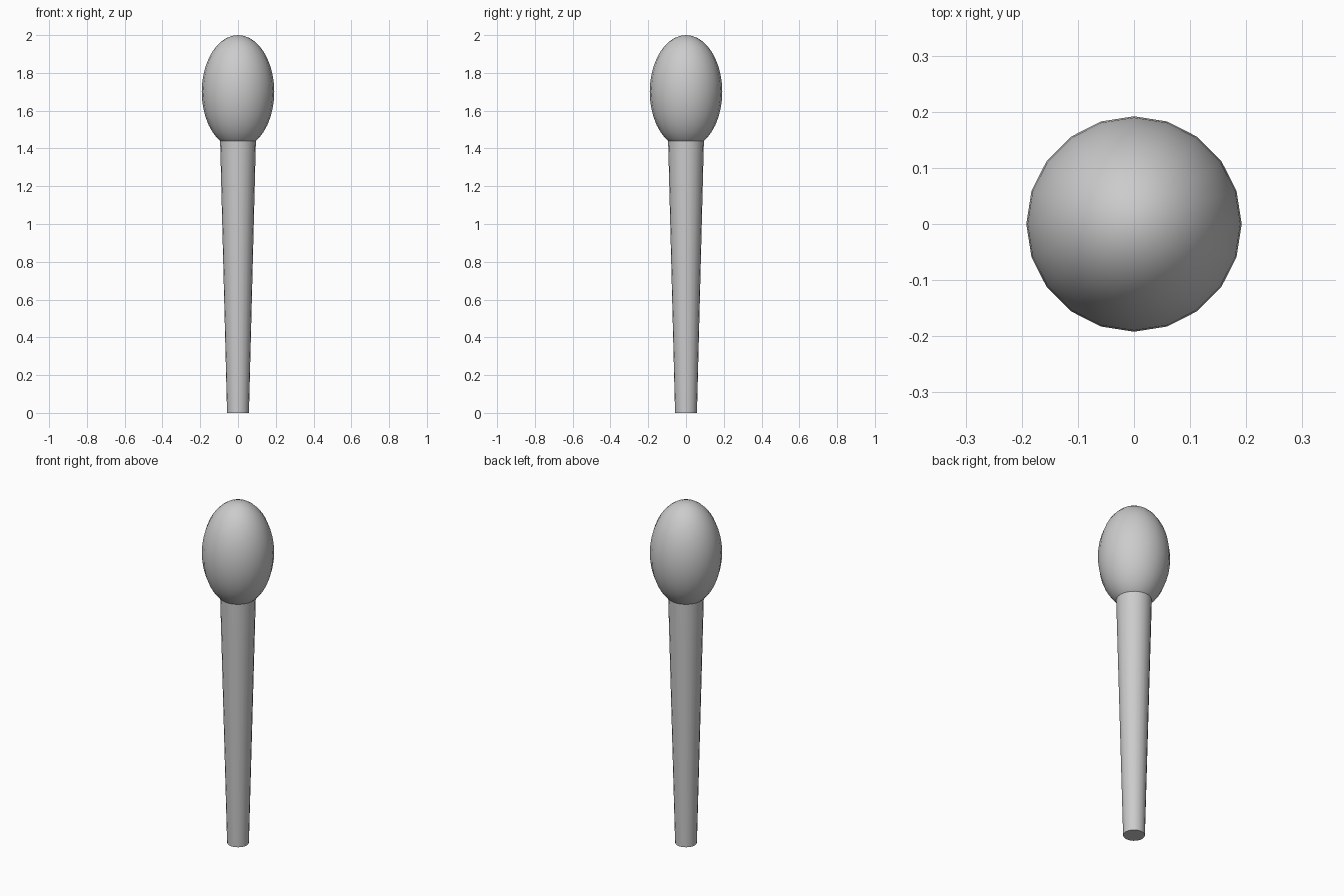
import bpy, math

if "Cube" in bpy.data.objects:
    bpy.data.objects.remove(bpy.data.objects["Cube"])

SIDES = 20

# Tapered handle, narrow at the foot
bpy.ops.mesh.primitive_cone_add(vertices=SIDES, radius1=0.058, radius2=0.095,
                                depth=1.45, location=(0, 0, 0.725))
handle = bpy.context.object
handle.name = "handle"
bpy.ops.object.shade_smooth_by_angle(angle=math.radians(40))

# Egg-shaped head resting on the handle
bpy.ops.mesh.primitive_uv_sphere_add(segments=SIDES, ring_count=20, radius=1,
                                     location=(0, 0, 1.70))
head = bpy.context.object
head.name = "head"
head.scale = (0.192, 0.192, 0.30)
bpy.ops.object.transform_apply(location=False, rotation=False, scale=True)
bpy.ops.object.shade_smooth_by_angle(angle=math.radians(40))
